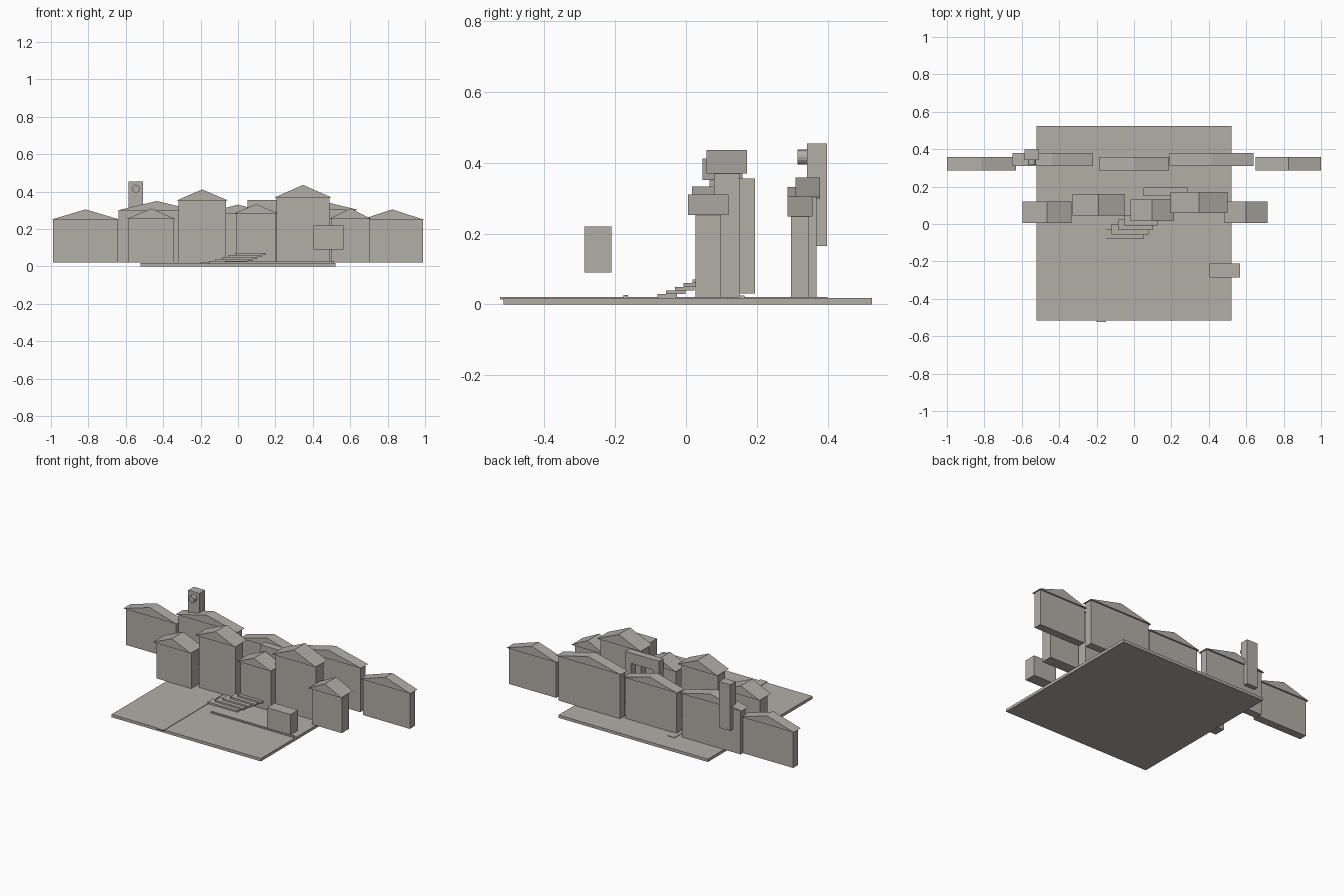
import bpy, bmesh, math
from mathutils import Matrix

if "Cube" in bpy.data.objects:
    bpy.data.objects.remove(bpy.data.objects["Cube"])

stone = bpy.data.materials.new("warm_grey")
stone.diffuse_color = (0.45, 0.425, 0.39, 1)
stone.use_nodes = True
stone.node_tree.nodes["Principled BSDF"].inputs["Base Color"].default_value = stone.diffuse_color


def finish(name, bm):
    bmesh.ops.recalc_face_normals(bm, faces=bm.faces)
    mesh = bpy.data.meshes.new(name)
    bm.to_mesh(mesh)
    bm.free()
    mesh.materials.append(stone)
    obj = bpy.data.objects.new(name, mesh)
    bpy.context.collection.objects.link(obj)
    return obj


def extrude_profile(name, points, y0, y1):
    """Extrude an x-z outline along y."""
    bm = bmesh.new()
    front = bm.faces.new([bm.verts.new((x, y0, z)) for x, z in points])
    out = bmesh.ops.extrude_face_region(bm, geom=[front])
    for v in out["geom"]:
        if isinstance(v, bmesh.types.BMVert):
            v.co.y = y1
    # the starting face stays as the front cap
    return finish(name, bm)


def box(name, x0, x1, y0, y1, z0, z1):
    return extrude_profile(name, [(x0, z0), (x1, z0), (x1, z1), (x0, z1)], y0, y1)


def house(name, x0, x1, y, wall_d, roof_d, eave, ridge, lip=0.011):
    """Wall block with an overhanging gable roof, ridge running along y."""
    box(name + "_walls", x0 + lip, x1 - lip, y - wall_d / 2, y + wall_d / 2, 0.02, eave)
    extrude_profile(name + "_roof", [(x0, eave), (x1, eave), ((x0 + x1) / 2, ridge)],
                    y - roof_d / 2, y + roof_d / 2)


# ground slab, path and low kerb
box("ground", -0.52, 0.52, -0.515, 0.525, 0, 0.018)
box("path", -0.20, -0.15, -0.525, 0.40, 0.014, 0.021)
box("kerb", -0.07, 0.512, -0.176, -0.164, 0.016, 0.026)

# front row of houses: roof x range, centre y, eave, ridge
front_row = [(-0.597, -0.333, 0.063, 0.253, 0.310),
             (-0.33, -0.052, 0.103, 0.352, 0.412),
             (-0.02, 0.215, 0.074, 0.283, 0.333),
             (0.196, 0.50, 0.115, 0.369, 0.436),
             (0.485, 0.715, 0.063, 0.253, 0.310)]
for i, (x0, x1, y, eave, ridge) in enumerate(front_row):
    house(f"front_house_{i + 1}", x0, x1, y, 0.072, 0.114, eave, ridge)

# back row of houses
back_row = [(-1.0, -0.63, 0.322, 0.25, 0.305),
            (-0.65, -0.22, 0.344, 0.298, 0.35),
            (-0.188, 0.188, 0.322, 0.28, 0.331),
            (0.19, 0.64, 0.344, 0.303, 0.358),
            (0.65, 1.0, 0.322, 0.248, 0.305)]
for i, (x0, x1, y, eave, ridge) in enumerate(back_row):
    house(f"back_house_{i + 1}", x0, x1, y, 0.05, 0.07, eave, ridge)

# gateway: wall with a tall opening, plus its threshold
gx = (0.05, 0.092, 0.245, 0.287)
extrude_profile("gateway", [(gx[0], 0.03), (gx[1], 0.03), (gx[1], 0.29), (gx[2], 0.29),
                            (gx[2], 0.03), (gx[3], 0.03), (gx[3], 0.355), (gx[0], 0.355)],
                0.15, 0.195)
box("threshold", gx[1], gx[2], 0.13, 0.165, 0.016, 0.025)

# staircase drifting to the right as it climbs
for i in range(5):
    y = -0.081 + 0.0247 * i
    box(f"step_{i + 1}", -0.155 + 0.035 * i, 0.052 + 0.0245 * i, y, y + 0.055,
        0.018 + 0.0105 * i, 0.0285 + 0.0105 * i)

# raised block
box("raised_block", 0.403, 0.566, -0.287, -0.211, 0.09, 0.22)

# clock tower and round clock
box("tower", -0.586, -0.508, 0.342, 0.398, 0.165, 0.455)
bm = bmesh.new()
bmesh.ops.create_cone(bm, cap_ends=True, segments=16, radius1=0.021, radius2=0.021, depth=0.03,
                      matrix=Matrix.Translation((-0.546, 0.33, 0.416)) @ Matrix.Rotation(math.pi / 2, 4, 'X'))
finish("clock", bm)
